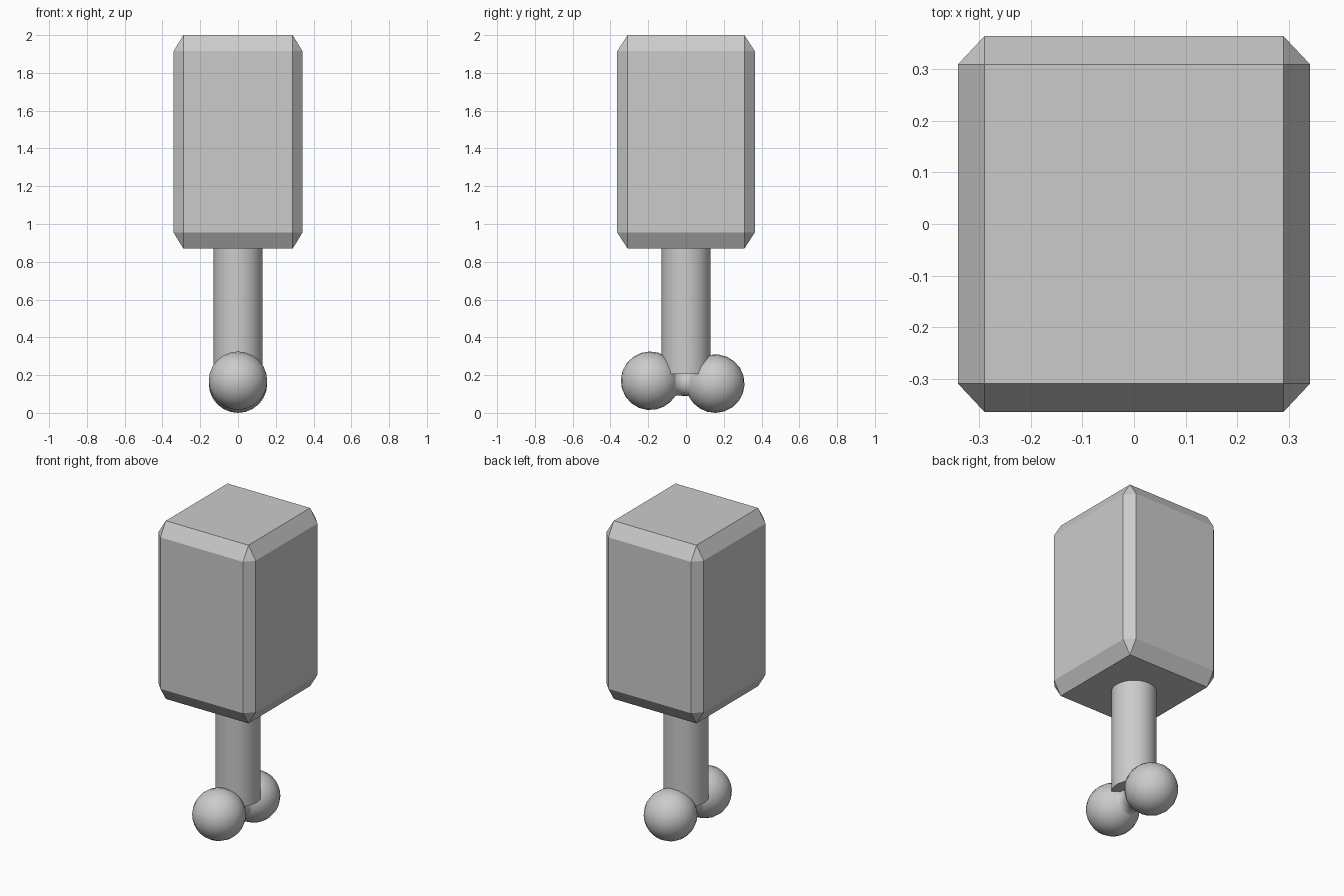
import bpy, bmesh
from math import cos, sin, pi, radians, sqrt
from mathutils import Vector

if "Cube" in bpy.data.objects:
    bpy.data.objects.remove(bpy.data.objects["Cube"])


def make_object(name, bm):
    bmesh.ops.recalc_face_normals(bm, faces=bm.faces)
    mesh = bpy.data.meshes.new(name)
    bm.to_mesh(mesh)
    bm.free()
    obj = bpy.data.objects.new(name, mesh)
    bpy.context.collection.objects.link(obj)
    return obj


def shade_smooth(obj, angle):
    bpy.ops.object.select_all(action='DESELECT')
    obj.select_set(True)
    bpy.context.view_layer.objects.active = obj
    bpy.ops.object.shade_smooth_by_angle(angle=radians(angle))


# Chamfered block: bevelled as a cube, then stretched so the chamfers stretch too
bm = bmesh.new()
bmesh.ops.create_cube(bm, size=2)
bmesh.ops.bevel(bm, geom=bm.edges[:], offset=0.15, segments=1,
                affect='EDGES', profile=0.5)
bmesh.ops.scale(bm, verts=bm.verts, vec=(0.341, 0.364, 0.565))
bmesh.ops.translate(bm, verts=bm.verts, vec=(0, 0, 1.435))
make_object("head_block", bm)

# Round shaft
bottom, top = 0.205, 0.89
bm = bmesh.new()
bmesh.ops.create_cone(bm, cap_ends=True, segments=32,
                      radius1=0.13, radius2=0.13, depth=top - bottom)
bmesh.ops.translate(bm, verts=bm.verts, vec=(0, 0, (bottom + top) / 2))
shade_smooth(make_object("shaft", bm), 30)

# Double ball foot: two balls joined by a thin neck, turned around a tilted axis
R, NECK, STEPS, SIDES = 0.155, 0.072, 10, 24
front, back = Vector((0, -0.19, 0.17)), Vector((0, 0.155, 0.155))
span = (back - front).length
axis = (back - front).normalized()
side = Vector((1, 0, 0))
up = side.cross(axis)
limit = sqrt(R * R - NECK * NECK)
arc = []
for i in range(STEPS + 1):
    d = -R + (R + limit) * (1 - cos(pi * i / STEPS)) / 2
    arc.append((d, sqrt(max(R * R - d * d, 0))))
profile = arc + [(span - d, r) for d, r in reversed(arc)]

bm = bmesh.new()
rings = []
for d, r in profile[1:-1]:
    rings.append([bm.verts.new(front + axis * d
                               + side * (r * cos(2 * pi * k / SIDES))
                               + up * (r * sin(2 * pi * k / SIDES)))
                  for k in range(SIDES)])
for a, b in zip(rings, rings[1:]):
    for k in range(SIDES):
        n = (k + 1) % SIDES
        bm.faces.new((a[k], a[n], b[n], b[k]))
for ring, d in ((rings[0], -R), (rings[-1], span + R)):
    pole = bm.verts.new(front + axis * d)
    for k in range(SIDES):
        bm.faces.new((ring[k], ring[(k + 1) % SIDES], pole))
shade_smooth(make_object("double_ball_foot", bm), 80)
